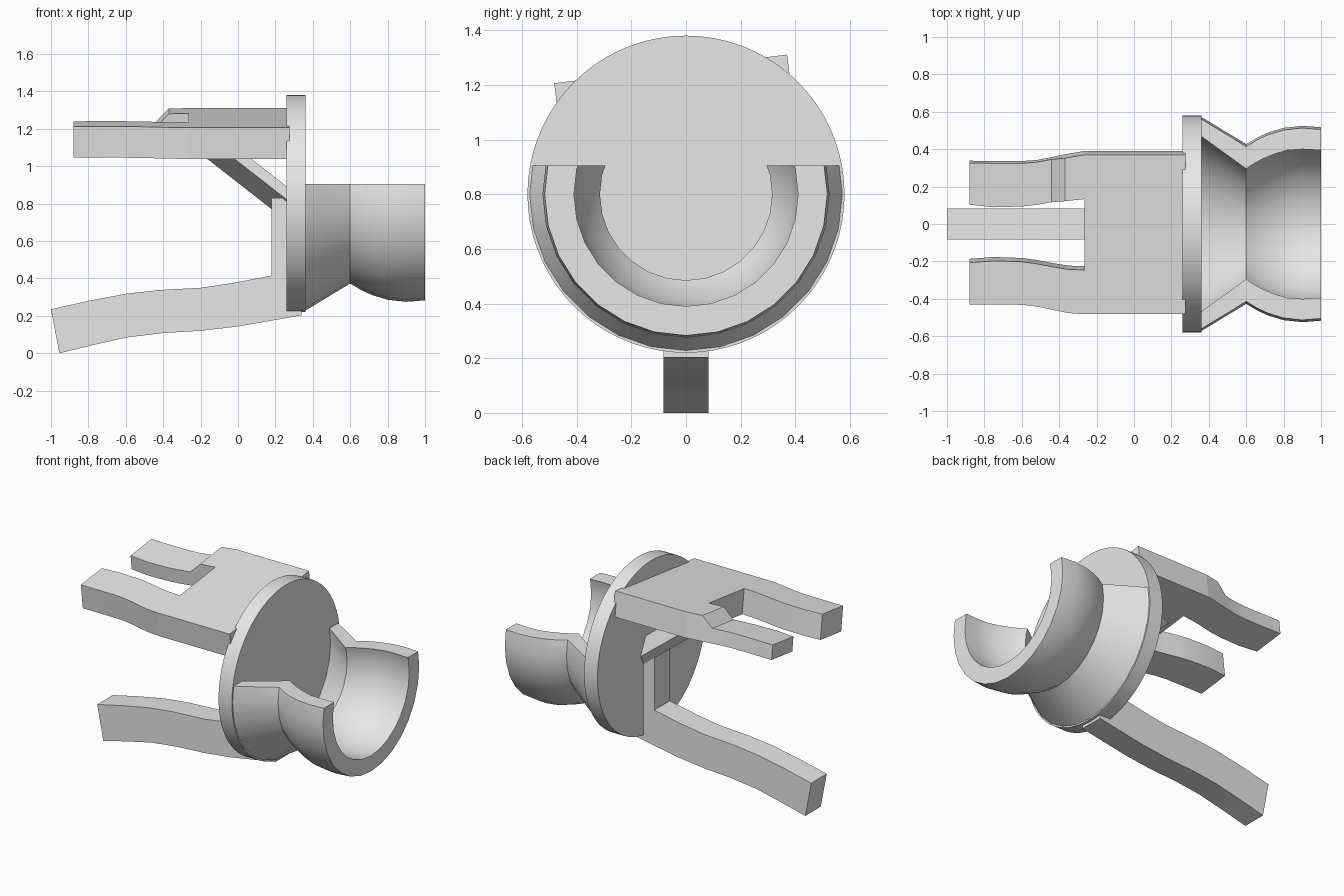
import bpy, bmesh, math
from mathutils import Vector

if "Cube" in bpy.data.objects:
    bpy.data.objects.remove(bpy.data.objects["Cube"])

grey = bpy.data.materials.new("light grey")
grey.diffuse_color = (0.8, 0.8, 0.8, 1)
grey.use_nodes = True
grey.node_tree.nodes["Principled BSDF"].inputs["Base Color"].default_value = grey.diffuse_color


def finish(name, bm, angle=30):
    bmesh.ops.recalc_face_normals(bm, faces=bm.faces[:])
    me = bpy.data.meshes.new(name)
    bm.to_mesh(me)
    bm.free()
    me.materials.append(grey)
    ob = bpy.data.objects.new(name, me)
    bpy.context.collection.objects.link(ob)
    bpy.ops.object.select_all(action='DESELECT')
    ob.select_set(True)
    bpy.context.view_layer.objects.active = ob
    bpy.ops.object.shade_smooth_by_angle(angle=math.radians(angle))
    return ob


def loft(name, sections):
    """Skin a list of matching closed cross-sections and cap both ends."""
    bm = bmesh.new()
    rings = [[bm.verts.new(p) for p in s] for s in sections]
    for a, b in zip(rings, rings[1:]):
        n = len(a)
        for i in range(n):
            bm.faces.new((a[i], a[(i + 1) % n], b[(i + 1) % n], b[i]))
    bm.faces.new(rings[0])
    bm.faces.new(rings[-1])
    return finish(name, bm)


def revolve(name, profile, steps, cut_z=None):
    """Spin a closed (x, radius) profile about the cuff axis at z = 0.8."""
    bm = bmesh.new()
    rings = []
    for k in range(steps):
        a = 2 * math.pi * k / steps
        rings.append([bm.verts.new((x, r * math.sin(a), 0.8 - r * math.cos(a)))
                      for x, r in profile])
    n = len(profile)
    for k in range(steps):
        a, b = rings[k], rings[(k + 1) % steps]
        for i in range(n):
            j = (i + 1) % n
            bm.faces.new((a[i], a[j], b[j], b[i]))
    if cut_z is not None:
        bmesh.ops.bisect_plane(bm, geom=bm.verts[:] + bm.edges[:] + bm.faces[:],
                               plane_co=(0, 0, cut_z), plane_no=(0, 0, 1),
                               clear_outer=True)
        bmesh.ops.holes_fill(bm, edges=[e for e in bm.edges if e.is_boundary],
                             sides=0)
    return finish(name, bm)


# Wrist disc
ring = [[(x, 0.58 * math.cos(a), 0.8 + 0.58 * math.sin(a))
         for a in (2 * math.pi * k / 72 for k in range(72))] for x in (0.26, 0.36)]
loft("wrist_disc", ring)

# Open cuff: cone narrowing to a neck, then a flared cup, cut off flat on top
cuff = [(0.355, 0.575), (0.6, 0.427), (0.66, 0.463), (0.72, 0.49), (0.8, 0.514),
        (0.9, 0.525), (1.0, 0.517), (1.0, 0.41), (0.9, 0.415), (0.82, 0.41),
        (0.75, 0.39), (0.68, 0.362), (0.63, 0.335), (0.6, 0.315), (0.355, 0.483)]
revolve("forearm_cuff", cuff, 28, 0.905)

# Palm and fingers lie in a plane tilted about x
TILT = math.radians(7)
U = Vector((0, math.cos(TILT), math.sin(TILT)))
D = Vector((0, math.sin(TILT), -math.cos(TILT)))
CORNER = Vector((0, -0.482, 1.206))
THICK = 0.168


def palm_section(x, y0, y1, drop=0.0):
    u0, u1 = [(y - CORNER.y) / U.y for y in (y0, y1)]
    base = CORNER + Vector((x, 0, 0))
    return [base + U * u + D * d for u, d in
            ((u0, drop), (u1, drop), (u1, THICK), (u0, THICK))]


loft("palm", [palm_section(x, -0.482, 0.37) for x in (0.275, -0.265)])

loft("front_finger", [palm_section(*s) for s in (
    (-0.265, -0.482, -0.246), (-0.35, -0.476, -0.243), (-0.43, -0.46, -0.23),
    (-0.52, -0.441, -0.213), (-0.6, -0.432, -0.202), (-0.75, -0.43, -0.197),
    (-0.88, -0.43, -0.207))])

loft("back_finger", [palm_section(*s) for s in (
    (-0.265, 0.133, 0.37), (-0.37, 0.122, 0.352, 0), (-0.44, 0.108, 0.337, 0.07),
    (-0.52, 0.094, 0.322, 0.07), (-0.6, 0.085, 0.316, 0.07),
    (-0.75, 0.081, 0.316, 0.07), (-0.88, 0.095, 0.318, 0.07))])

# Thumb: side outline given as (top x, top z, bottom x, bottom z) pairs
W = 0.083
thumb = [(-1.0, 0.235, -0.955, 0.0), (-0.8, 0.28, -0.77, 0.045),
         (-0.6, 0.318, -0.59, 0.085), (-0.42, 0.338, -0.4, 0.108),
         (-0.2, 0.35, -0.2, 0.12), (-0.03, 0.375, 0.0, 0.143),
         (0.18, 0.415, 0.2, 0.178), (0.34, 0.43, 0.34, 0.203)]
loft("thumb", [[(a, -W, b), (a, W, b), (c, W, d), (c, -W, d)]
               for a, b, c, d in thumb])

# Upright post joining thumb to strut, higher on the front side
loft("thumb_post", [[(0.18, -W, z0), (0.18, W, z1), (0.27, W, z1), (0.27, -W, z0)]
                    for z0, z1 in ((0.38, 0.38), (0.83, 0.775))])

# Diagonal strut from post to palm, twisted about its own axis
N = Vector((0.616, 0, 0.787))
shape = [(0.083, 0.0), (0.115, 0.05), (0.06, 0.145), (-0.07, 0.145), (-0.1, 0.09)]
strut = []
for x, z in ((0.27, 0.7), (-0.2, 1.067)):
    strut.append([Vector((x, y, z)) + N * n for y, n in shape])
# slide each end along the strut so it stops inside the disc and the palm
axis = Vector((-0.787, 0, 0.616))
for i, p in enumerate(strut[0]):
    strut[0][i] = p + axis * ((p.x - 0.27) / 0.787)
for i, p in enumerate(strut[1]):
    strut[1][i] = p + axis * ((1.075 - p.z) / 0.616)
loft("palm_strut", strut)
